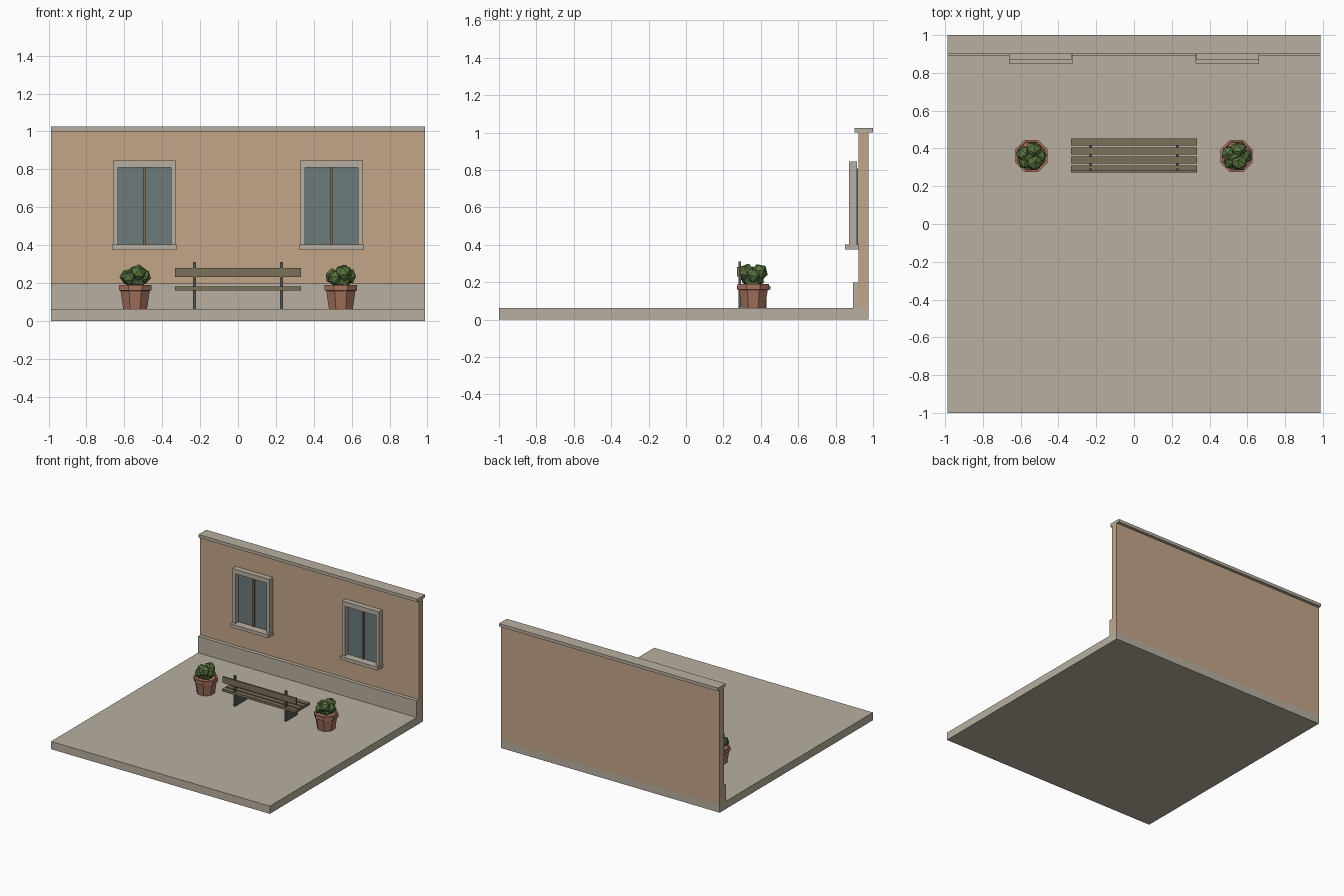
import bpy, bmesh, math, random
from mathutils import Matrix, Vector

if "Cube" in bpy.data.objects:
    bpy.data.objects.remove(bpy.data.objects["Cube"])

random.seed(4)


def material(name, rgb):
    m = bpy.data.materials.new(name)
    m.diffuse_color = (*rgb, 1)
    m.use_nodes = True
    m.node_tree.nodes["Principled BSDF"].inputs["Base Color"].default_value = m.diffuse_color
    return m


STONE = material("stone", (0.48, 0.43, 0.35))
PLASTER = material("plaster", (0.55, 0.38, 0.25))
GLASS = material("glass", (0.15, 0.195, 0.195))
WOOD = material("wood", (0.2, 0.16, 0.1))
METAL = material("metal", (0.09, 0.1, 0.09))
CLAY = material("clay", (0.38, 0.17, 0.11))
LEAF = material("leaf", (0.10, 0.17, 0.05))


def finish(name, bm, mat):
    mesh = bpy.data.meshes.new(name)
    bm.to_mesh(mesh)
    bm.free()
    mesh.materials.append(mat)
    ob = bpy.data.objects.new(name, mesh)
    bpy.context.collection.objects.link(ob)
    return ob


def box(name, x, y, z, mat):
    """Box from (min, max) pairs."""
    bm = bmesh.new()
    bmesh.ops.create_cube(bm, size=1)
    for v in bm.verts:
        v.co = [(a + b) / 2 + c * (b - a) for c, (a, b) in zip(v.co, (x, y, z))]
    return finish(name, bm, mat)


# pavement and wall
W = 0.987
G = 0.063
box("pavement", (-W, W), (-1, 0.975), (0, G), STONE)
box("wall", (-W, W), (0.923, 0.975), (G, 1.0), PLASTER)
box("plinth", (-W, W), (0.893, 0.93), (G, 0.197), STONE)
box("coping", (-W, W), (0.9, 1.0), (1.0, 1.025), STONE)

# windows
for side, c in (("left", -0.494), ("right", 0.494)):
    o, i = 0.167, 0.14
    box(side + "_window_head", (c - o, c + o), (0.872, 0.915), (0.808, 0.846), STONE)
    for s in (-1, 1):
        box(side + "_window_jamb", sorted((c + s * i, c + s * o)), (0.872, 0.915), (0.4, 0.808), STONE)
    box(side + "_window_sill", (c - o - 0.002, c + o + 0.002), (0.85, 0.923), (0.375, 0.402), STONE)
    box(side + "_window_pane", (c - i, c + i), (0.912, 0.92), (0.402, 0.808), GLASS)
    box(side + "_window_mullion", (c - 0.007, c + 0.007), (0.902, 0.912), (0.402, 0.808), WOOD)

# bench, facing the wall
for k in range(4):
    y = 0.272 + 0.0477 * k
    box("seat_slat", (-0.333, 0.333), (y, y + 0.037), (0.16, 0.18), WOOD)
box("back_board", (-0.333, 0.333), (0.273, 0.286), (0.23, 0.28), WOOD)
for x in (-0.23, 0.23):
    box("bench_leg", (x - 0.008, x + 0.008), (0.298, 0.43), (G, 0.16), METAL)
    box("back_post", (x - 0.008, x + 0.008), (0.28, 0.295), (G, 0.31), METAL)


# octagonal pots
def pot(name, x, y):
    k = 1 / math.cos(math.pi / 8)
    profile = [(0.063, G), (0.077, 0.158), (0.085, 0.16), (0.085, 0.19), (0.073, 0.19), (0.071, 0.178)]
    bm = bmesh.new()
    rings = [[bm.verts.new((x + r * k * math.cos((j + 0.5) * math.pi / 4),
                            y + r * k * math.sin((j + 0.5) * math.pi / 4), z))
              for j in range(8)] for r, z in profile]
    for a, b in zip(rings, rings[1:]):
        for j in range(8):
            n = (j + 1) % 8
            bm.faces.new((a[j], a[n], b[n], b[j]))
    bm.faces.new(rings[0][::-1])
    bm.faces.new(rings[-1])
    finish(name, bm, CLAY)


# faceted shrubs: offset and radius of each leaf clump
CLUMPS = [(0, 0, 0.222, 0.062), (0.015, -0.035, 0.253, 0.046), (0.012, 0.033, 0.253, 0.046),
          (-0.04, 0.012, 0.234, 0.044), (0.042, 0.0, 0.235, 0.043), (-0.03, -0.03, 0.225, 0.042)]


def shrub(name, x, y):
    bm = bmesh.new()
    for dx, dy, z, r in CLUMPS:
        spin = Matrix.Rotation(random.uniform(0, 6), 4, 'Z') @ Matrix.Rotation(random.uniform(0, 1), 4, 'X')
        bmesh.ops.create_icosphere(bm, subdivisions=1, radius=r,
                                   matrix=Matrix.Translation((x + dx, y + dy, z)) @ spin)
    finish(name, bm, LEAF)


for side, x in (("left", -0.543), ("right", 0.543)):
    pot(side + "_pot", x, 0.36)
    shrub(side + "_shrub", x, 0.36)
